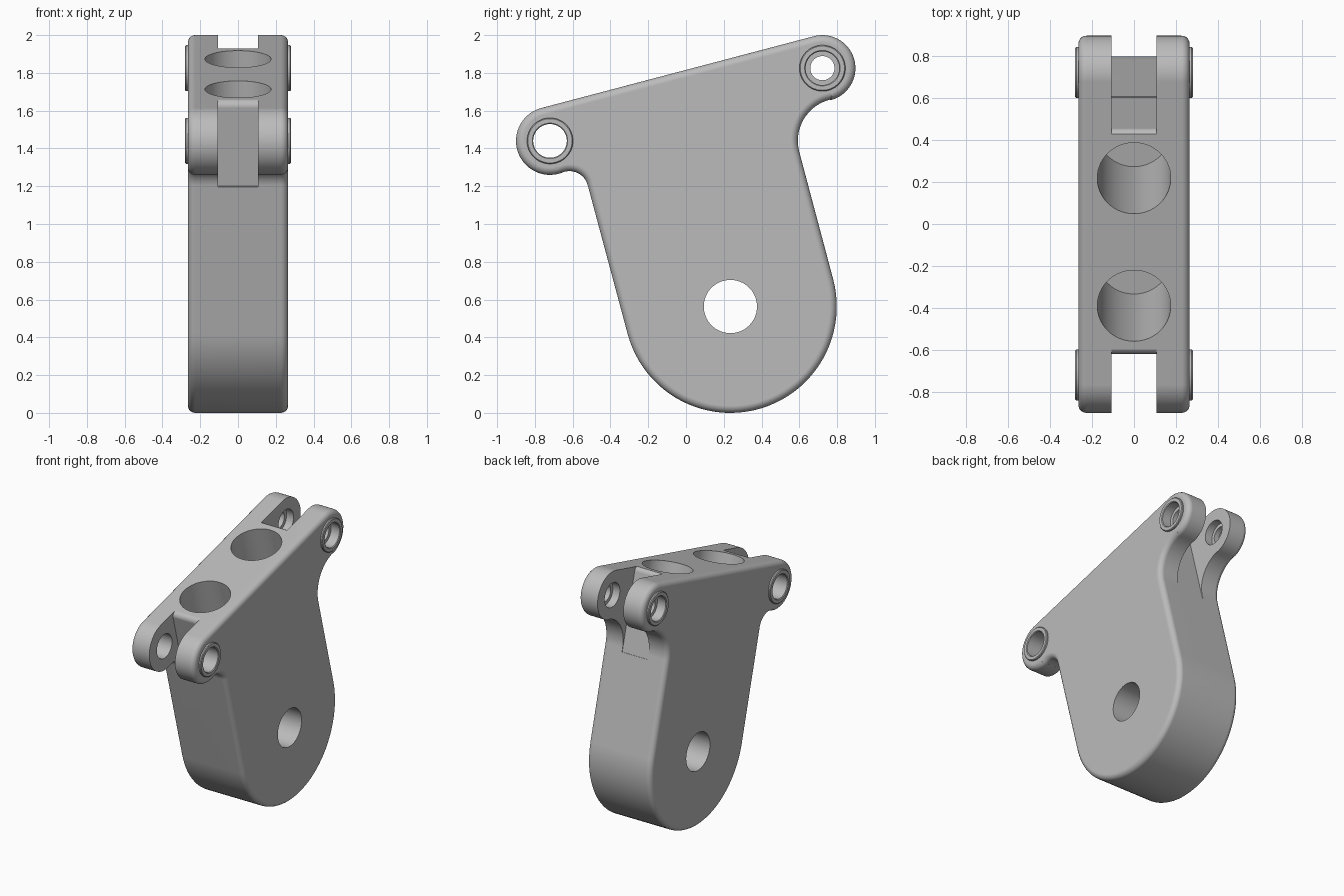
import bpy, bmesh
from math import radians, sin, cos, pi
from mathutils import Vector

if "Cube" in bpy.data.objects:
    bpy.data.objects.remove(bpy.data.objects["Cube"])

TILT = 15                       # lean of the whole bracket, degrees
HALF, SLOT = 0.265, 0.107       # half thickness, half slot width
HUB, HUB_R = Vector((0.235, 0.563)), 0.563
FRONT, BACK = Vector((-0.72, 1.44)), Vector((0.722, 1.825))
ACROSS = Vector((cos(radians(TILT)), sin(radians(TILT))))
UP = Vector((-ACROSS.y, ACROSS.x))
TOP = UP.dot(FRONT) + 0.18      # height of the sloping top along UP

grey = bpy.data.materials.new("machined grey")
grey.use_nodes = True
grey.diffuse_color = (0.5, 0.5, 0.5, 1)
grey.node_tree.nodes["Principled BSDF"].inputs["Base Color"].default_value = (0.5, 0.5, 0.5, 1)


def arc(centre, r, a0, a1, step=5):
    n = max(2, round(abs(a1 - a0) / step))
    angles = [radians(a0 + (a1 - a0) * i / n) for i in range(n + 1)]
    return [Vector((centre[0] + r * cos(a), centre[1] + r * sin(a))) for a in angles]


def make_object(name, bm):
    bmesh.ops.recalc_face_normals(bm, faces=bm.faces)
    mesh = bpy.data.meshes.new(name)
    bm.to_mesh(mesh)
    bm.free()
    mesh.materials.append(grey)
    obj = bpy.data.objects.new(name, mesh)
    bpy.context.collection.objects.link(obj)
    return obj


def prism(name, outline, half, round_edge=0):
    """Side outline (y, z) extruded across x, with optional rounded rims."""
    bm = bmesh.new()
    cap = bm.faces.new([bm.verts.new((-half, p[0], p[1])) for p in outline])
    out = bmesh.ops.extrude_face_region(bm, geom=[cap], use_keep_orig=True)
    moved = [v for v in out["geom"] if isinstance(v, bmesh.types.BMVert)]
    bmesh.ops.translate(bm, verts=moved, vec=(2 * half, 0, 0))
    bmesh.ops.recalc_face_normals(bm, faces=bm.faces)
    if round_edge:
        rims = [e for e in bm.edges if abs(e.verts[0].co.x - e.verts[1].co.x) < 1e-5]
        bmesh.ops.bevel(bm, geom=rims, offset=round_edge, segments=5,
                        profile=0.5, affect='EDGES')
    return make_object(name, bm)


def lathe(name, profile, centre):
    """Closed (x, radius) profile turned round a pin axis."""
    bm = bmesh.new()
    vs = [bm.verts.new((x, centre[0], centre[1] + r)) for x, r in profile]
    es = [bm.edges.new((vs[i - 1], vs[i])) for i in range(len(vs))]
    bmesh.ops.spin(bm, geom=vs + es, cent=(0, centre[0], centre[1]), axis=(1, 0, 0),
                   angle=2 * pi, steps=64, use_merge=True)
    bmesh.ops.remove_doubles(bm, verts=bm.verts, dist=1e-5)
    return make_object(name, bm)


def finish(obj, weighted=False):
    bpy.ops.object.select_all(action='DESELECT')
    obj.select_set(True)
    bpy.context.view_layer.objects.active = obj
    for mod in list(obj.modifiers):
        bpy.ops.object.modifier_apply(modifier=mod.name)
    bpy.ops.object.shade_smooth_by_angle(angle=radians(30))
    if weighted:
        obj.modifiers.new("even shading", 'WEIGHTED_NORMAL').keep_sharp = True


# Body plate: round hub, two pin lugs, and concave fillets under the lugs
outline = (arc(HUB, HUB_R, 195, 375, 4)
           + arc((0.817, 1.44), 0.225, 195, 104)
           + arc(BACK, 0.175, -76, 105)
           + arc(FRONT, 0.18, 105, 291.6)
           + arc((-0.617, 1.18), 0.1, 111.6, 15, 8))
body = prism("bracket_body", outline, HALF, 0.038)


def slot_cutter(name, side, inset, start):
    """Clears the gap between lug cheeks, leaving a rounded top corner."""
    wall = HUB.dot(ACROSS) + side * (HUB_R - inset)
    r = 0.038
    at = lambda a, u: ACROSS * a + UP * u
    corner = [at(wall - side * r * (1 - cos(radians(t))), TOP - r * (1 - sin(radians(t))))
              for t in range(0, 91, 15)]
    far = wall + side * 0.8
    pts = [at(wall, start)] + corner + [at(wall - side * r, TOP + 0.3),
                                       at(far, TOP + 0.3), at(far, start)]
    return prism(name, pts, SLOT)


cutters = [slot_cutter("front_slot_cutter", -1, 0.012, 1.29),
           slot_cutter("back_slot_cutter", 1, 0.003, 1.15)]

# Cross holes
for name, centre, r in (("hub_hole_cutter", HUB, 0.141),
                        ("front_pin_cutter", FRONT, 0.09),
                        ("back_pin_cutter", BACK, 0.09)):
    cutters.append(prism(name, arc(centre, r, 0, 354.375, 5.625), 0.5))

# Blind bores square to the sloping top
DEPTH = 0.87
for y in (0.217, -0.39):
    z = (TOP - UP.x * y) / UP.y
    mid = Vector((y, z)) + UP * (0.2 - DEPTH) / 2
    bpy.ops.mesh.primitive_cylinder_add(vertices=64, radius=0.175, depth=DEPTH + 0.2,
                                        location=(0, mid.x, mid.y),
                                        rotation=(radians(TILT), 0, 0))
    bore = bpy.context.object
    bore.name = "bore_cutter"
    bore.data.materials.append(grey)
    cutters.append(bore)

for c in cutters:
    c.hide_render = True
    mod = body.modifiers.new(c.name, 'BOOLEAN')
    mod.operation, mod.solver, mod.object = 'DIFFERENCE', 'EXACT', c
finish(body, weighted=True)
for c in cutters:
    bpy.data.objects.remove(c)

# Raised collars on the outer cheeks, and retaining lips inside the back pin holes
for s, side in ((1, "left"), (-1, "right")):
    for end, centre in (("front", FRONT), ("back", BACK)):
        ring = [(0.25, 0.089), (0.275, 0.089), (0.28, 0.094),
                (0.28, 0.117), (0.275, 0.122), (0.25, 0.122)]
        finish(lathe(f"{end}_{side}_collar", [(s * x, r) for x, r in ring], centre))
    lip = [(0.165, 0.064), (0.205, 0.064), (0.205, 0.095), (0.165, 0.095)]
    finish(lathe(f"back_{side}_lip", [(s * x, r) for x, r in lip], BACK))
